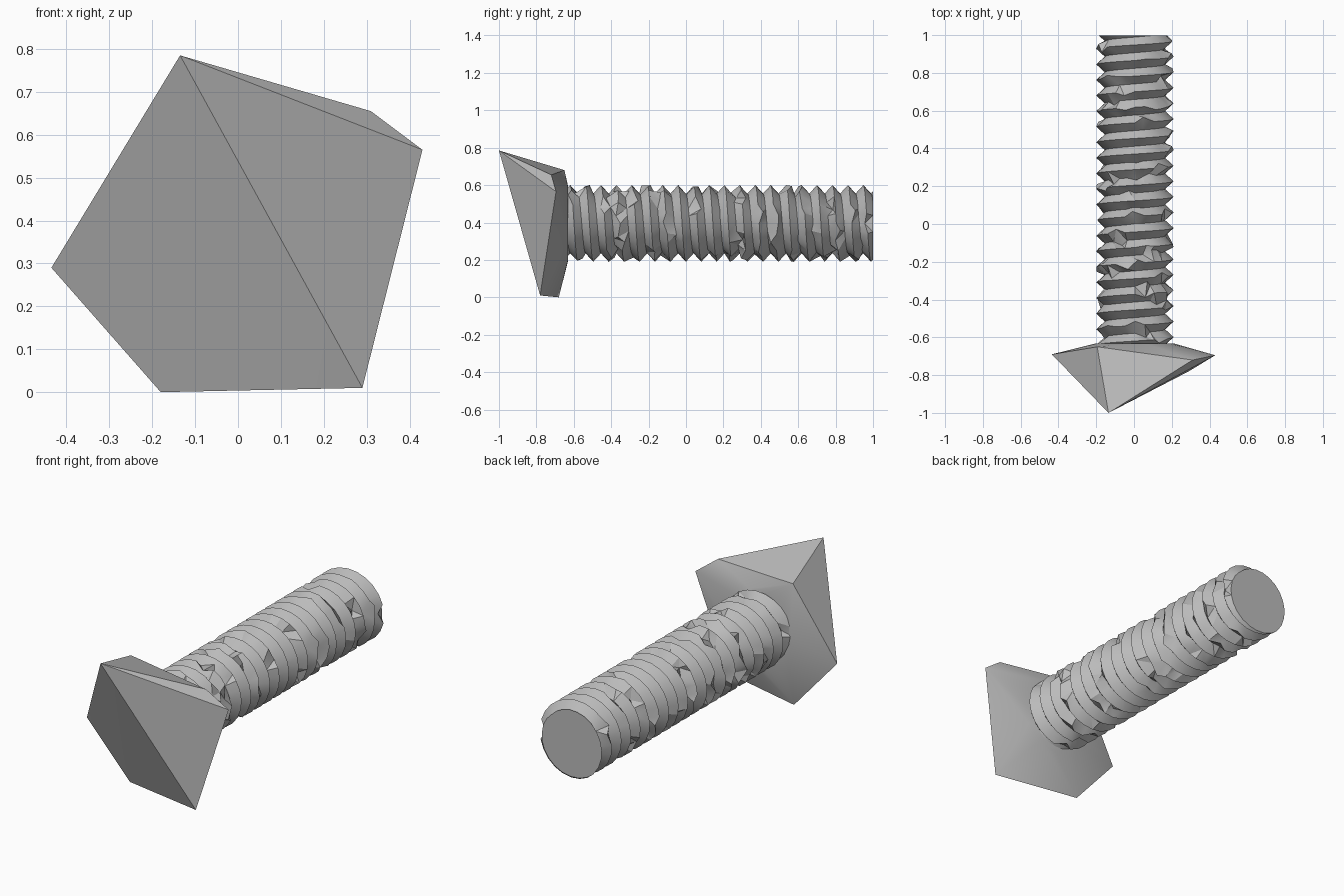
import bpy, bmesh, math, random
from mathutils import Vector

random.seed(4)
cube = bpy.data.objects.get("Cube")
if cube:
    bpy.data.objects.remove(cube, do_unlink=True)

steel = bpy.data.materials.new("steel_grey")
steel.use_nodes = True
GREY = (0.5, 0.5, 0.5, 1)
steel.diffuse_color = GREY
steel.node_tree.nodes["Principled BSDF"].inputs["Base Color"].default_value = GREY

AXIS_X, AXIS_Z = 0.005, 0.395
CREST, ROOT, PITCH = 0.205, 0.16, 0.0825
START, NECK, TIP = -0.7225, -0.645, 1.0
SIDES, TURNS = 24, 22


def finish(bm, name, angle):
    bmesh.ops.recalc_face_normals(bm, faces=bm.faces)
    mesh = bpy.data.meshes.new(name)
    bm.to_mesh(mesh)
    bm.free()
    obj = bpy.data.objects.new(name, mesh)
    bpy.context.collection.objects.link(obj)
    mesh.materials.append(steel)
    bpy.ops.object.select_all(action='DESELECT')
    obj.select_set(True)
    bpy.context.view_layer.objects.active = obj
    bpy.ops.object.shade_smooth_by_angle(angle=math.radians(angle))
    return obj


def around(angle, radius, y):
    return Vector((AXIS_X - radius * math.cos(angle), y, AXIS_Z + radius * math.sin(angle)))


# Faceted head: irregular rim and apex joined to a round collar
rim = [(-0.135, -1, 0.785), (0.31, -0.72, 0.655), (0.43, -0.695, 0.565),
       (0.29, -0.78, 0.01), (-0.18, -0.68, 0), (-0.435, -0.69, 0.29),
       (-0.195, -0.65, 0.68)]
bm = bmesh.new()
for p in rim:
    bm.verts.new(p)
for i in range(SIDES):
    bm.verts.new(around(math.tau * i / SIDES, CREST, -0.632))
hull = bmesh.ops.convex_hull(bm, input=bm.verts)
bmesh.ops.delete(bm, geom=list({v for v in hull["geom_interior"] if isinstance(v, bmesh.types.BMVert)}),
                 context='VERTS')
finish(bm, "head", 30)

# Narrow crease ridge on the front of the head
a, d, e = (Vector(rim[i]) for i in (0, 3, 5))
normal = (d - a).cross(e - a).normalized()
if normal.y > 0:
    normal.negate()


def on_front(x, z, lift):
    y = a.y - (normal.x * (x - a.x) + normal.z * (z - a.z)) / normal.y
    return Vector((x, y, z)) + normal * lift


bm = bmesh.new()
top = bm.verts.new(on_front(-0.136, 0.72, 0))
left = bm.verts.new(on_front(-0.139, 0.318, 0.009))
right = bm.verts.new(on_front(-0.108, 0.33, 0))
base = bm.verts.new(on_front(-0.139, 0.318, -0.005))
for tri in ((top, left, right), (top, base, left), (left, base, right), (top, right, base)):
    bm.faces.new(tri)
finish(bm, "front_crease", 10)


# Threaded shank: crest and root strands wound as one right-handed helix
def strand_point(i, offset):
    angle = math.tau * i / SIDES
    raw = START + PITCH * (i / SIDES + offset)
    y = min(max(raw, NECK), TIP)
    phase = ((y - START) / PITCH - i / SIDES) % 1
    radius = ROOT + (CREST - ROOT) * abs(1 - 2 * phase)
    # Worn, chipped spots
    if y == raw and NECK + 0.03 < y < TIP - 0.03 and random.random() < 0.13:
        radius = min(max(radius + random.uniform(-0.03, 0.03), ROOT - 0.005), CREST)
        y += random.uniform(-0.03, 0.03)
        angle += random.uniform(-0.1, 0.1)
    return around(angle, radius, y)


bm = bmesh.new()
count = SIDES * TURNS
crest = [bm.verts.new(strand_point(i, 0)) for i in range(count)]
root = [bm.verts.new(strand_point(i, 0.5)) for i in range(count)]
for i in range(count - 1):
    bm.faces.new((crest[i], crest[i + 1], root[i + 1], root[i]))
    if i + SIDES + 1 < count:
        bm.faces.new((root[i], root[i + 1], crest[i + 1 + SIDES], crest[i + SIDES]))
bmesh.ops.remove_doubles(bm, verts=bm.verts, dist=0.0005)

# Trim the ends flat and cap them
for y, sign in ((NECK + 0.002, -1), (TIP - 0.001, 1)):
    bmesh.ops.bisect_plane(bm, geom=bm.verts[:] + bm.edges[:] + bm.faces[:],
                           plane_co=(0, y, 0), plane_no=(0, sign, 0), clear_outer=True)
    rim_edges = [g for g in bm.edges if g.is_boundary
                 and all(abs(v.co.y - y) < 0.001 for v in g.verts)]
    bmesh.ops.holes_fill(bm, edges=rim_edges, sides=0)
bmesh.ops.triangulate(bm, faces=[f for f in bm.faces if len(f.verts) == 4])
finish(bm, "threaded_shank", 28)
